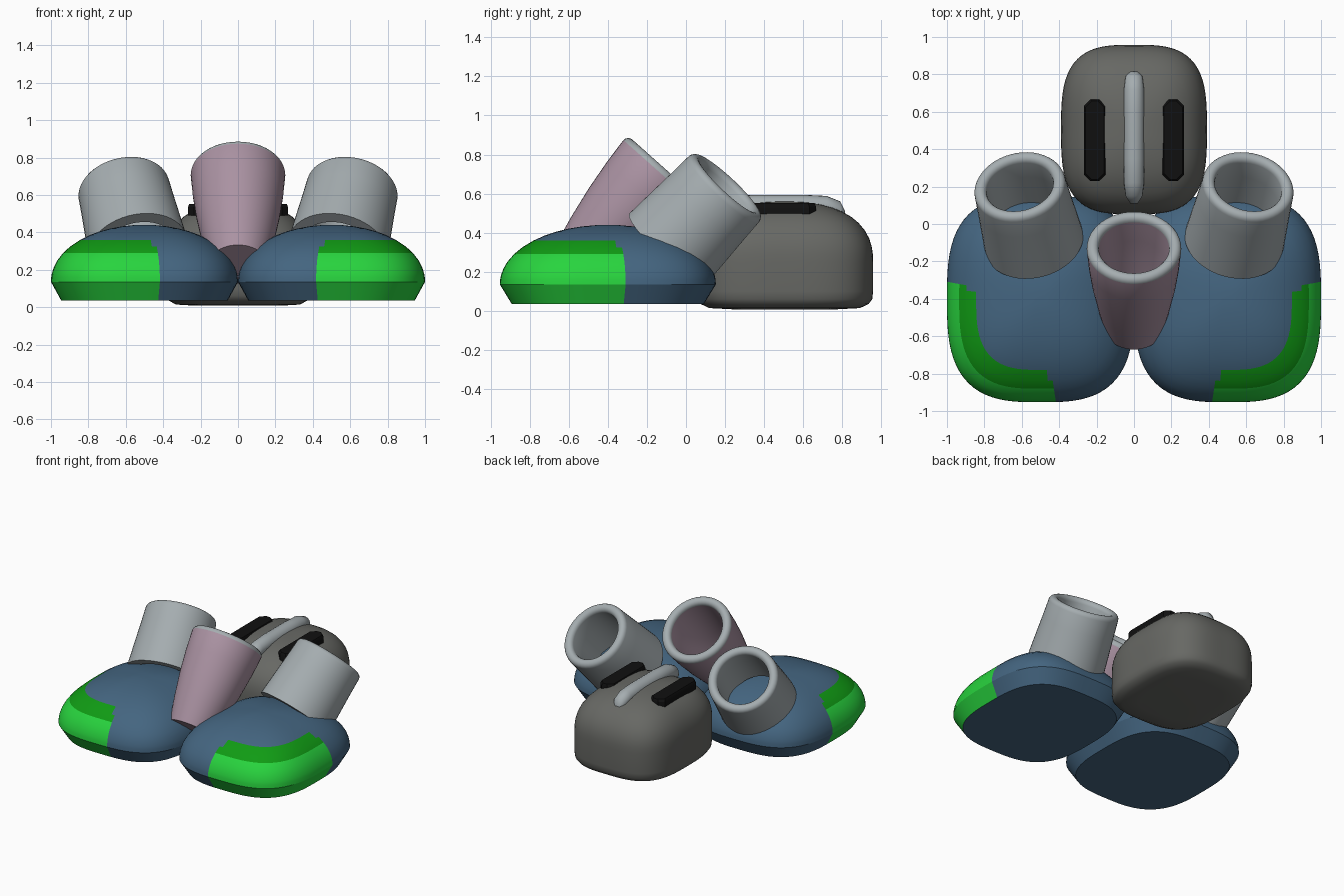
import bpy, bmesh, math
from mathutils import Vector

if "Cube" in bpy.data.objects:
    bpy.data.objects.remove(bpy.data.objects["Cube"])


def material(name, r, g, b):
    lin = [((c / 255 + 0.055) / 1.055) ** 2.4 for c in (r, g, b)]
    m = bpy.data.materials.new(name)
    m.diffuse_color = (*lin, 1)
    m.use_nodes = True
    m.node_tree.nodes["Principled BSDF"].inputs["Base Color"].default_value = m.diffuse_color
    return m


BLUE = material("slate blue", 68, 101, 128)
BRIGHT = material("bright green", 40, 212, 62)
GREEN = material("deep green", 16, 155, 20)
LIGHT = material("light grey", 165, 173, 176)
DARK = material("dark grey", 103, 104, 100)
PINK = material("dusty pink", 170, 146, 162)
BLACK = material("black", 16, 16, 16)


def finish(bm, name, mats, angle=40):
    bmesh.ops.recalc_face_normals(bm, faces=bm.faces)
    me = bpy.data.meshes.new(name)
    bm.to_mesh(me)
    bm.free()
    ob = bpy.data.objects.new(name, me)
    bpy.context.collection.objects.link(ob)
    for m in mats:
        me.materials.append(m)
    bpy.ops.object.select_all(action='DESELECT')
    ob.select_set(True)
    bpy.context.view_layer.objects.active = ob
    bpy.ops.object.shade_smooth_by_angle(angle=math.radians(angle))
    return ob


def loft(rings):
    """Skin closed rings of points and cap both ends."""
    bm = bmesh.new()
    loops = [[bm.verts.new(p) for p in ring] for ring in rings]
    for a, b in zip(loops, loops[1:]):
        for i in range(len(a)):
            j = (i + 1) % len(a)
            bm.faces.new((a[i], a[j], b[j], b[i]))
    bm.faces.new(loops[0])
    bm.faces.new(loops[-1])
    return bm


def oval(cx, cy, hx, hy, n, s, z, seg=96):
    """Rounded-square outline of scale s at height z."""
    pts = []
    for i in range(seg):
        a = 2 * math.pi * (i + 0.5) / seg
        c, d = math.cos(a), math.sin(a)
        r = s / (abs(c) ** n + abs(d) ** n) ** (1 / n)
        pts.append((cx + hx * r * c, cy + hy * r * d, z))
    return pts


def dome(levels, z0, h, p):
    """Scale and height pairs of a rounded cap."""
    return [((1 - ((z - z0) / h) ** p) ** (1 / p), z) for z in levels]


def tube(name, top, axis, outer, wall, mats, capped):
    """Hollow tube with a rounded rim; outer holds (distance below top, radius)."""
    axis = Vector(axis).normalized()
    u = axis.cross(Vector((0, 1, 0.1))).normalized()
    v = axis.cross(u)
    half, r0 = wall / 2, outer[-1][1]
    rim = [(half * math.sin(a) - half, r0 - half + half * math.cos(a))
           for a in (math.pi * k / 8 for k in range(1, 9))]
    inner = [(t, r - wall) for t, r in reversed(outer[:-1])]
    prof = outer[:-1] + [(-half, r0)] + rim + inner
    rings = []
    for t, r in prof:
        rings.append([Vector(top) + axis * t + (u * math.cos(a) + v * math.sin(a)) * r
                      for a in (2 * math.pi * k / 48 for k in range(48))])
    bm = loft(rings)
    bm.faces.ensure_lookup_table()
    # Replace the caps: join the lower edges, keep a lower plate if capped
    last = bm.faces[-1]
    first = bm.faces[-2]
    va, vb = list(first.verts), list(last.verts)
    bmesh.ops.delete(bm, geom=[first, last], context='FACES_ONLY')
    for i in range(48):
        j = (i + 1) % 48
        bm.faces.new((va[i], va[j], vb[j], vb[i]))
    if capped:
        bm.faces.new(vb)
    for f in bm.faces:
        if len(mats) > 1:
            t = (f.calc_center_median() - Vector(top)).dot(axis)
            f.material_index = 1 if t > -half * 1.02 else 0
    return finish(bm, name, mats)


# Wide front pods with green outer corners
for side, word in ((-1, "left"), (1, "right")):
    levels = [(0.89, 0.035), (1, 0.135)] + dome(
        [0.16, 0.18, 0.215, 0.25, 0.29, 0.325, 0.36, 0.385, 0.405, 0.42, 0.432, 0.438, 0.4395],
        0.135, 0.305, 2.05)
    bm = loft([oval(side * 0.5, -0.4, 0.5, 0.553, 3, s, z) for s, z in levels])
    for f in bm.faces:
        c = f.calc_center_median()
        edge = -0.29 - (1 - abs(c.x)) * 1.12
        if 0.04 < c.z < 0.36 and c.y < edge + 0.6 * max(0, c.z - 0.2):
            f.material_index = 1 if c.z < 0.29 else 2
    finish(bm, word + "_pod", [BLUE, BRIGHT, GREEN], 25)

# Rear body
levels = [(0.6, 0.008), (0.85, 0.014), (0.95, 0.035), (0.99, 0.06), (1, 0.1)] + dome(
    [0.25, 0.29, 0.33, 0.37, 0.41, 0.45, 0.48, 0.51, 0.53, 0.545, 0.555, 0.559], 0.25, 0.31, 2.4)
body = loft([oval(0, 0.505, 0.39, 0.453, 3.2, s, z) for s, z in levels])
finish(body, "rear_body", [DARK])

# Rounded ridge along the top of the body
spine = [(0.11, 0.47), (0.15, 0.51), (0.22, 0.532), (0.35, 0.538), (0.6, 0.538),
         (0.72, 0.534), (0.79, 0.515), (0.815, 0.49)]
widths = [0.02, 0.045, 0.054, 0.056, 0.056, 0.054, 0.045, 0.02]
ridge = loft([[(w * math.cos(a), y, z + w * math.sin(a))
               for a in (2 * math.pi * k / 20 for k in range(20))]
              for (y, z), w in zip(spine, widths)])
finish(ridge, "top_ridge", [LIGHT], 60)

# Dark vents either side of the ridge
for side, word in ((-1, "left"), (1, "right")):
    rings = []
    for z, g in ((0.49, 0), (0.535, 0), (0.552, 0.008)):
        hx, hy, cut = 0.058 - g, 0.218 - g, 0.034
        corners = [(hx, hy - cut), (hx - cut, hy), (cut - hx, hy), (-hx, hy - cut)]
        corners += [(-x, -y) for x, y in corners]
        rings.append([(side * 0.21 + x, 0.447 + y, z) for x, y in corners])
    finish(loft(rings), word + "_vent", [BLACK], 30)

# Side tubes leaning back and outward
for side, word in ((-1, "left"), (1, "right")):
    tube(word + "_tube", (side * 0.615, 0.215, 0.645), (side * 0.08, 0.31, 0.33),
         [(-0.46, 0.268), (-0.3, 0.26), (-0.15, 0.252), (0, 0.247)], 0.066, [LIGHT], False)

# Tapered middle tube with a grey rim
tube("middle_tube", (0, -0.11, 0.73), (0, 0.665, 0.747),
     [(-0.67, 0.155), (-0.5, 0.192), (-0.33, 0.222), (-0.17, 0.242), (0, 0.253)],
     0.065, [PINK, LIGHT], True)
